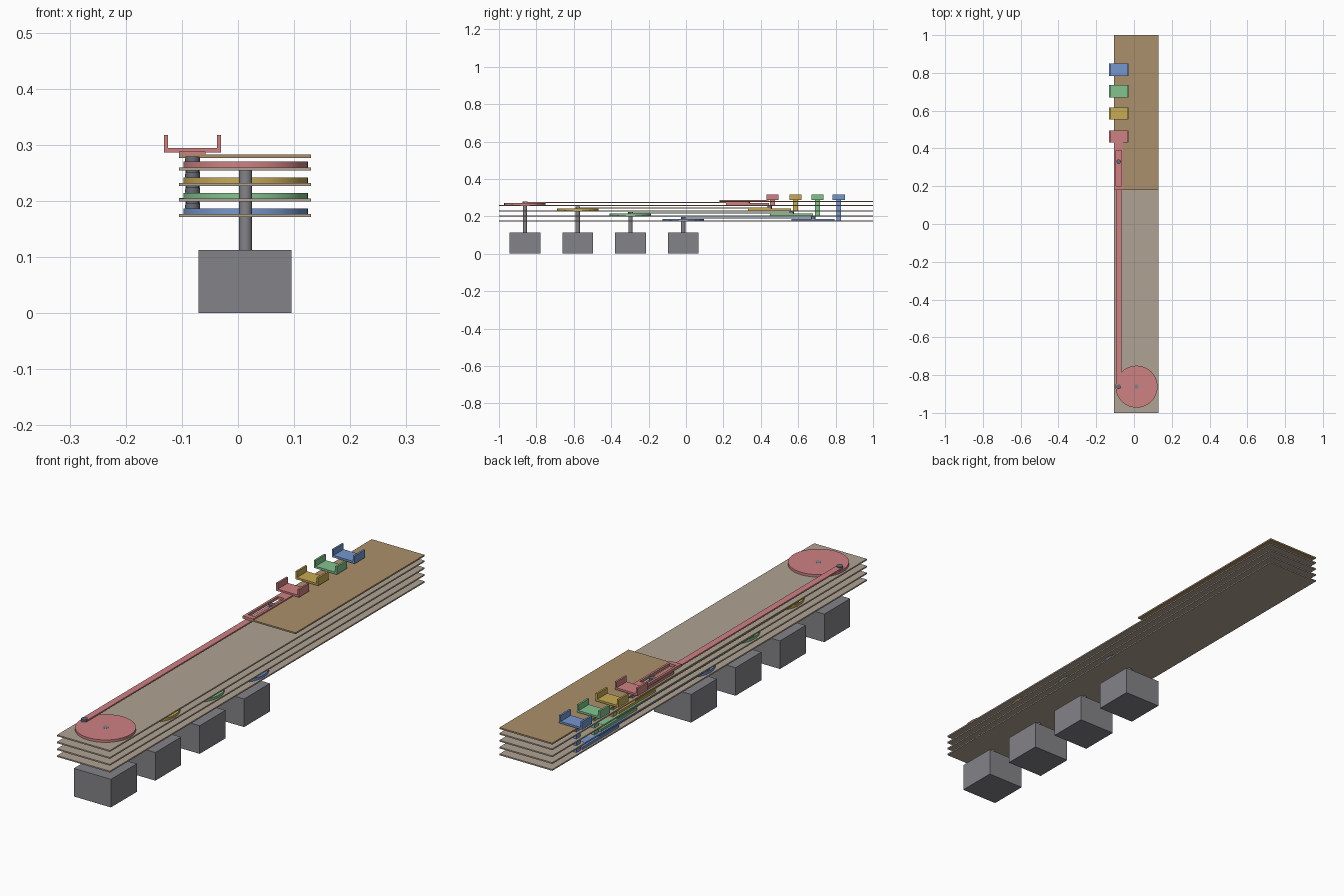
import bpy, bmesh, math

if "Cube" in bpy.data.objects:
    bpy.data.objects.remove(bpy.data.objects["Cube"])

def material(name, rgb):
    m = bpy.data.materials.new(name)
    m.diffuse_color = (*rgb, 1)
    m.use_nodes = True
    m.node_tree.nodes["Principled BSDF"].inputs["Base Color"].default_value = m.diffuse_color
    return m

BOARD = material("grey_wood", (0.43, 0.36, 0.29))
TOP = material("tan_wood", (0.41, 0.28, 0.15))
MOTOR = material("motor_grey", (0.23, 0.23, 0.25))
PIN = material("pin_grey", (0.14, 0.15, 0.18))
RED = material("red", (0.62, 0.22, 0.23))
YELLOW = material("yellow", (0.58, 0.40, 0.09))
GREEN = material("green", (0.23, 0.54, 0.27))
BLUE = material("blue", (0.18, 0.31, 0.62))

def finish(bm, name, mat):
    bmesh.ops.recalc_face_normals(bm, faces=bm.faces)
    me = bpy.data.meshes.new(name)
    bm.to_mesh(me)
    bm.free()
    me.materials.append(mat)
    ob = bpy.data.objects.new(name, me)
    bpy.context.collection.objects.link(ob)
    return ob

def box(name, x, y, z, mat):
    bm = bmesh.new()
    bmesh.ops.create_cube(bm, size=1)
    for v in bm.verts:
        for i, (a, b) in enumerate((x, y, z)):
            v.co[i] = (a + b) / 2 + v.co[i] * (b - a)
    return finish(bm, name, mat)

def cylinder(name, x, y, z, r, mat, sides=48):
    bm = bmesh.new()
    bmesh.ops.create_cone(bm, cap_ends=True, segments=sides, radius1=r, radius2=r, depth=z[1] - z[0])
    bmesh.ops.translate(bm, verts=bm.verts, vec=(x, y, sum(z) / 2))
    for f in bm.faces:
        f.smooth = len(f.verts) == 4
    for e in bm.edges:
        e.smooth = all(f.smooth for f in e.link_faces)
    return finish(bm, name, mat)

def extrude(name, outline, direction, mat):
    bm = bmesh.new()
    f = bm.faces.new([bm.verts.new(p) for p in outline])
    r = bmesh.ops.extrude_face_region(bm, geom=[f])
    bmesh.ops.translate(bm, vec=direction, verts=[g for g in r["geom"] if isinstance(g, bmesh.types.BMVert)])
    return finish(bm, name, mat)

def slotted_plate(name, x, y, slot_x, slot_y, z, mat):
    # rectangular plate with one rectangular slot
    bm = bmesh.new()
    def ring(xs, ys, h):
        return [bm.verts.new((xs[i], ys[j], h)) for i, j in ((0, 0), (1, 0), (1, 1), (0, 1))]
    o0, i0, o1, i1 = ring(x, y, z[0]), ring(slot_x, slot_y, z[0]), ring(x, y, z[1]), ring(slot_x, slot_y, z[1])
    for k in range(4):
        n = (k + 1) % 4
        for a, b in ((o0, i0), (i0, i1), (i1, o1), (o1, o0)):
            bm.faces.new((a[k], a[n], b[n], b[k]))
    return finish(bm, name, mat)

CX, PX = 0.0135, -0.081        # motor axis and crank pin line
WIDTH = (-0.105, 0.13)

# colour, board top, motor y, slider pin y, cradle y
levels = [
    ("blue", BLUE, 0.177, -0.015, 0.680, 0.817),
    ("green", GREEN, 0.2045, -0.297, 0.565, 0.703),
    ("yellow", YELLOW, 0.232, -0.579, 0.447, 0.585),
    ("red", RED, 0.260, -0.861, 0.330, 0.463),
]

for name, mat, b, my, py, cy in levels:
    # board, motor and shaft
    box(name + "_level_board", WIDTH, (-1, 1), (b - 0.0055, b), BOARD)
    box(name + "_motor", (-0.07, 0.095), (my - 0.082, my + 0.082), (0, 0.113), MOTOR)
    cylinder(name + "_shaft", CX, my, (0.113, b + 0.0105), 0.0117, MOTOR, 32)
    # crank disc, connecting rod and pins
    cylinder(name + "_crank_disc", CX, my, (b, b + 0.01), 0.111, mat, 64)
    extrude(name + "_connecting_rod",
            [(PX - 0.0135, my, b + 0.0105), (PX + 0.0135, my, b + 0.0105),
             (PX + 0.0135, py, b + 0.0105), (PX - 0.0135, py, b + 0.0105)], (0, 0, 0.0055), mat)
    cylinder(name + "_crank_pin", PX, my, (b + 0.01, b + 0.0195), 0.0125, PIN, 24)
    cylinder(name + "_slider_pin", PX, py, (b + 0.01, b + 0.0245), 0.0115, PIN, 24)
    # slider block with slotted guide above
    box(name + "_slider", (-0.097, -0.065), (py - 0.115, py + 0.115), (b, b + 0.01), mat)
    slotted_plate(name + "_guide", (-0.105, -0.058), (py - 0.15, py + 0.11),
                  (-0.0955, -0.0665), (py - 0.13, py + 0.06), (b + 0.0225, b + 0.028), mat)
    # post carrying the U-shaped cradle
    box(name + "_post", (PX - 0.013, PX + 0.013), (cy - 0.013, cy + 0.013), (b, 0.288), mat)
    l, r, t = -0.132, -0.03, 0.0075
    y0 = cy - 0.0325
    extrude(name + "_cradle",
            [(px, y0, pz) for px, pz in ((l, 0.2865), (r, 0.2865), (r, 0.318), (r - t, 0.318),
                                         (r - t, 0.2945), (l + t, 0.2945), (l + t, 0.318), (l, 0.318))],
            (0, 0.065, 0), mat)

# short top board with the slot for the slider pin
slotted_plate("top_board", WIDTH, (0.18, 1), (-0.0955, -0.0665), (0.20, 0.39), (0.277, 0.283), TOP)
